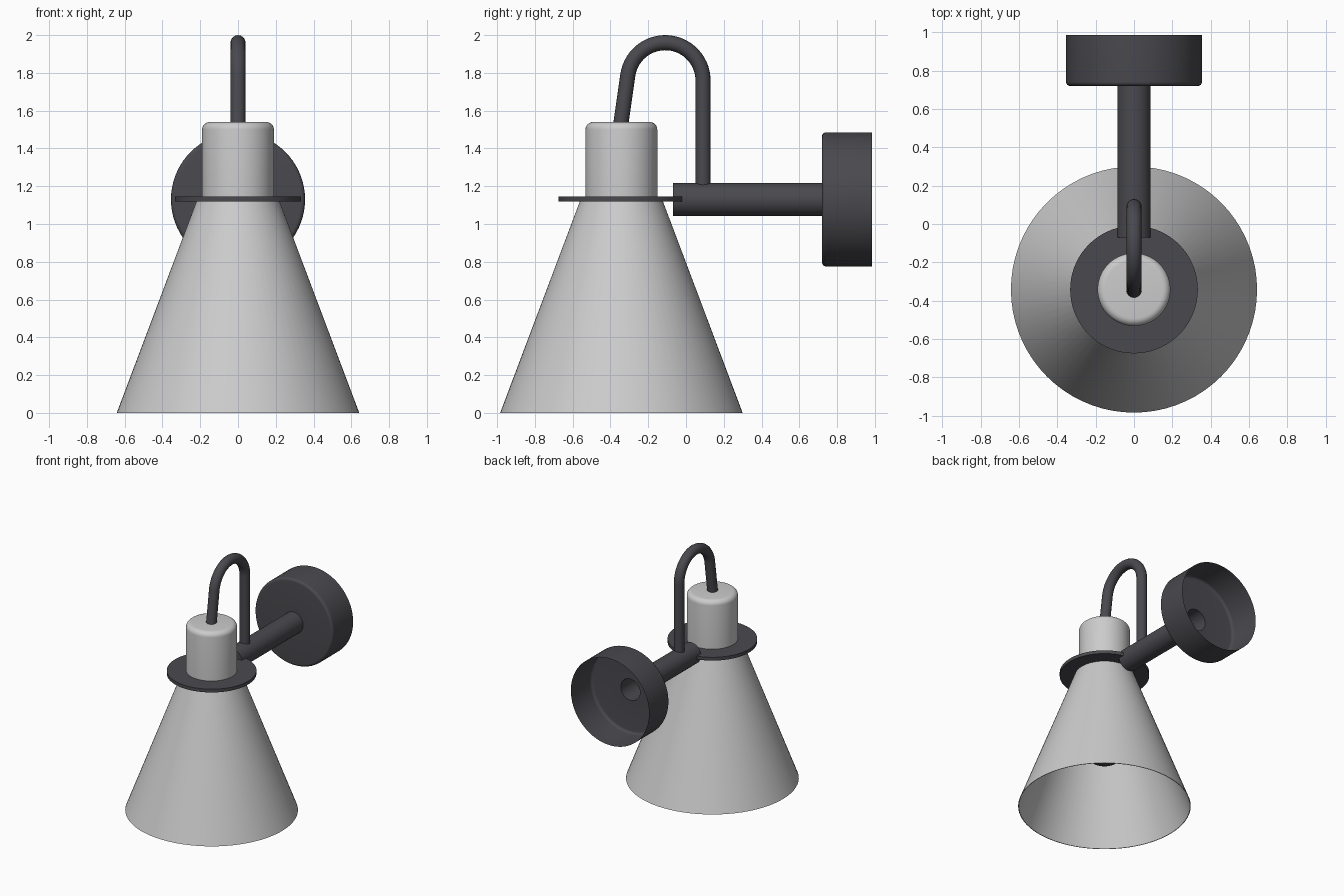
import bpy, bmesh, math
from mathutils import Matrix, Vector

if "Cube" in bpy.data.objects:
    bpy.data.objects.remove(bpy.data.objects["Cube"])


def material(name, rgb):
    m = bpy.data.materials.new(name)
    m.diffuse_color = (*rgb, 1)
    m.use_nodes = True
    m.node_tree.nodes["Principled BSDF"].inputs["Base Color"].default_value = m.diffuse_color
    return m


LIGHT = material("light grey", (0.6, 0.6, 0.6))
DARK = material("dark grey", (0.068, 0.066, 0.076))
CY, ARM_Z = -0.342, 1.13       # shade axis, arm height
STEPS = 72


def finish(ob, mat):
    ob.data.materials.append(mat)
    bpy.ops.object.select_all(action='DESELECT')
    ob.select_set(True)
    bpy.context.view_layer.objects.active = ob
    bpy.ops.object.shade_smooth_by_angle(angle=math.radians(35))


def lathe(name, profile, mat, matrix):
    """Spin (radius, height) points about local z, then place by matrix."""
    bm = bmesh.new()
    vs = [bm.verts.new((r, 0, h)) for r, h in profile]
    es = [bm.edges.new(p) for p in zip(vs, vs[1:])]
    bmesh.ops.spin(bm, geom=vs + es, cent=(0, 0, 0), axis=(0, 0, 1),
                   angle=2 * math.pi, steps=STEPS, use_merge=True)
    bmesh.ops.remove_doubles(bm, verts=bm.verts[:], dist=1e-5)
    bmesh.ops.recalc_face_normals(bm, faces=bm.faces[:])
    bm.transform(matrix)
    me = bpy.data.meshes.new(name)
    bm.to_mesh(me)
    bm.free()
    ob = bpy.data.objects.new(name, me)
    bpy.context.collection.objects.link(ob)
    finish(ob, mat)


def arc(cx, cz, r, a0, a1, n=6):
    return [(cx + r * math.cos(math.radians(a0 + (a1 - a0) * i / n)),
             cz + r * math.sin(math.radians(a0 + (a1 - a0) * i / n))) for i in range(n + 1)]


upright = Matrix.Translation((0, CY, 0))
# local z runs along +y
along_y = Matrix.Translation((0, 0, ARM_Z)) @ Matrix.Rotation(math.radians(-90), 4, 'X')

# Conical shade, thin and open at the bottom
lathe("shade", [(0.218, 1.125), (0.642, 0), (0.637, 0), (0.213, 1.125)], LIGHT, upright)
# Collar disc between shade and cap
lathe("collar", [(0, 1.118), (0.333, 1.118), (0.333, 1.145), (0, 1.145)], DARK, upright)
# Cap with rounded top edge
lathe("cap", [(0.19, 1.14)] + arc(0.15, 1.5, 0.04, 0, 90) + [(0, 1.54)], LIGHT, upright)
# Lamp holder and round bulb inside the shade
lathe("bulb", arc(0, 0.56, 0.19, -90, 50, 20) + [(0.09, 0.8), (0.08, 0.86), (0.08, 1.118)],
      DARK, upright)
# Horizontal arm, a tube open at the wall end
lathe("arm", [(0, -0.07), (0.087, -0.07), (0.087, 0.72)], DARK, along_y)
# Wall mount, a hollow cup open at the back
lathe("wall_mount", [(0.087, 0.72)] + arc(0.333, 0.742, 0.022, -90, 0) + [(0.355, 0.985)],
      DARK, along_y)

# Hooked tube from the arm over to the cap
path = [(0.09, 1.17)] + arc(-0.11, 1.76, 0.2, 0, 172, 28) + [(-0.348, 1.51)]
curve = bpy.data.curves.new("hook_path", 'CURVE')
curve.dimensions = '3D'
curve.bevel_depth = 0.04
curve.bevel_resolution = 6
curve.use_fill_caps = True
sp = curve.splines.new('POLY')
sp.points.add(len(path) - 1)
for p, (y, z) in zip(sp.points, path):
    p.co = (0, y, z, 1)
hook = bpy.data.objects.new("hook_tube", curve)
bpy.context.collection.objects.link(hook)
bpy.ops.object.select_all(action='DESELECT')
hook.select_set(True)
bpy.context.view_layer.objects.active = hook
bpy.ops.object.convert(target='MESH')
finish(bpy.context.view_layer.objects.active, DARK)
